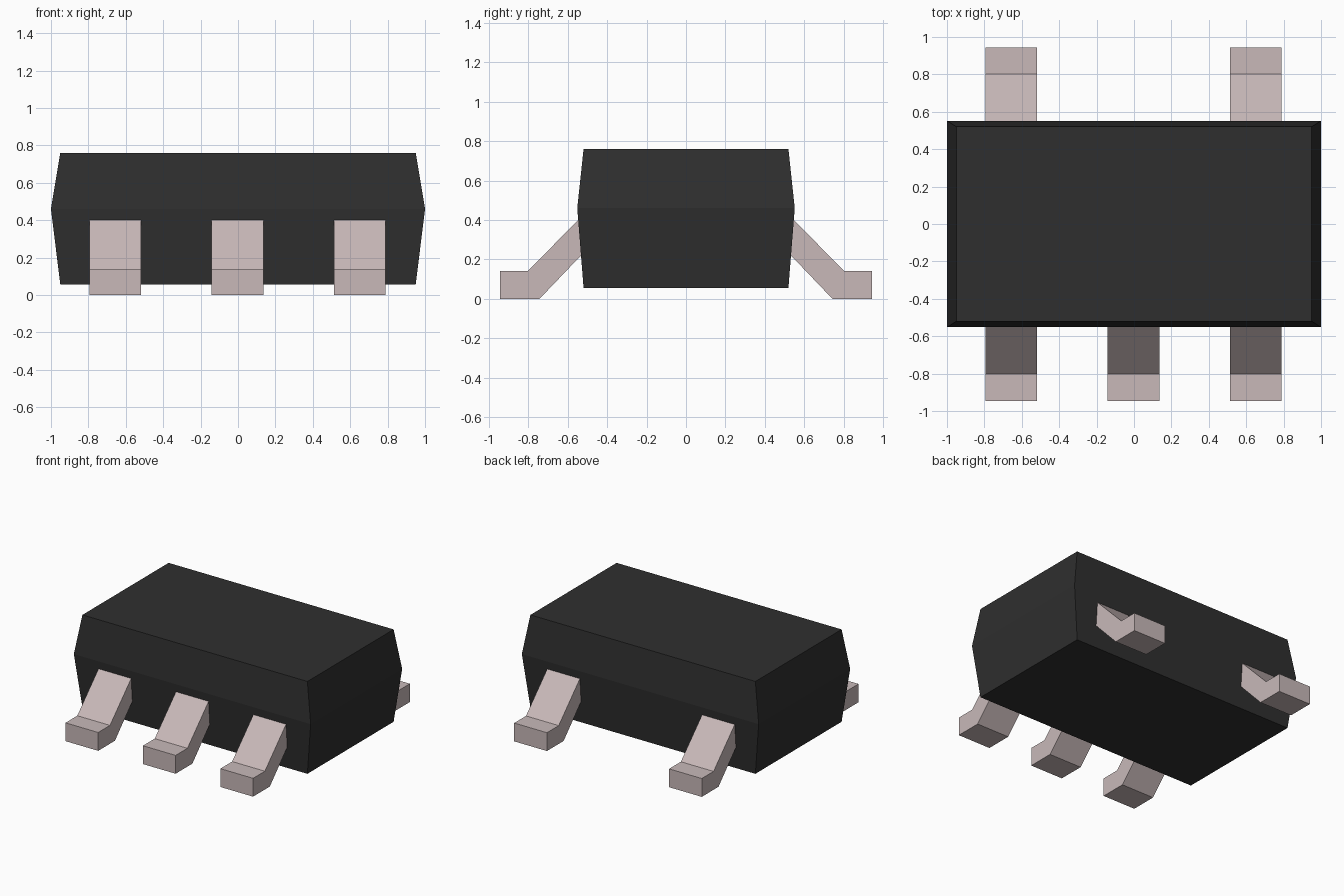
import bpy
import bmesh

cube = bpy.data.objects.get("Cube")
if cube:
    bpy.data.objects.remove(cube, do_unlink=True)


def make_material(name, rgb, roughness):
    mat = bpy.data.materials.new(name)
    mat.use_nodes = True
    mat.diffuse_color = (*rgb, 1)
    shader = next(n for n in mat.node_tree.nodes if n.type == 'BSDF_PRINCIPLED')
    shader.inputs["Base Color"].default_value = (*rgb, 1)
    shader.inputs["Roughness"].default_value = roughness
    return mat


black_plastic = make_material("black plastic", (0.028, 0.028, 0.028), 0.6)
tinned_metal = make_material("tinned metal", (0.58, 0.485, 0.485), 0.4)


def loft(name, rings, mat):
    """Join equal-length closed rings of points and cap both ends."""
    bm = bmesh.new()
    loops = [[bm.verts.new(p) for p in ring] for ring in rings]
    for a, b in zip(loops, loops[1:]):
        for i in range(len(a)):
            j = (i + 1) % len(a)
            bm.faces.new((a[i], a[j], b[j], b[i]))
    bm.faces.new(loops[0])
    bm.faces.new(loops[-1])
    bmesh.ops.recalc_face_normals(bm, faces=bm.faces)
    mesh = bpy.data.meshes.new(name)
    bm.to_mesh(mesh)
    bm.free()
    mesh.materials.append(mat)
    obj = bpy.data.objects.new(name, mesh)
    bpy.context.collection.objects.link(obj)
    return obj


# Moulded body: rectangular sections, widest at the parting line
sections = [(0.95, 0.52, 0.055), (1.0, 0.552, 0.46), (0.95, 0.52, 0.76)]
loft("body", [[(-x, -y, z), (x, -y, z), (x, y, z), (-x, y, z)]
              for x, y, z in sections], black_plastic)

# Bent lead profile (distance out from centre, height), from foot to hidden shank
LEAD = [(0.945, 0), (0.945, 0.14), (0.803, 0.14), (0.542, 0.406),
        (0.46, 0.406), (0.46, 0.27), (0.485, 0.27), (0.743, 0)]
HALF_WIDTH = 0.138
PITCH = 0.654


def add_lead(name, x, side):
    loft(name, [[(x + dx, side * y, z) for y, z in LEAD]
                for dx in (-HALF_WIDTH, HALF_WIDTH)], tinned_metal)


# Three leads at the front, two at the back
for label, step in (("right", -1), ("middle", 0), ("left", 1)):
    x = step * PITCH - 0.003
    add_lead("front_lead_" + label, x, -1)
    if step:
        add_lead("back_lead_" + label, x, 1)
